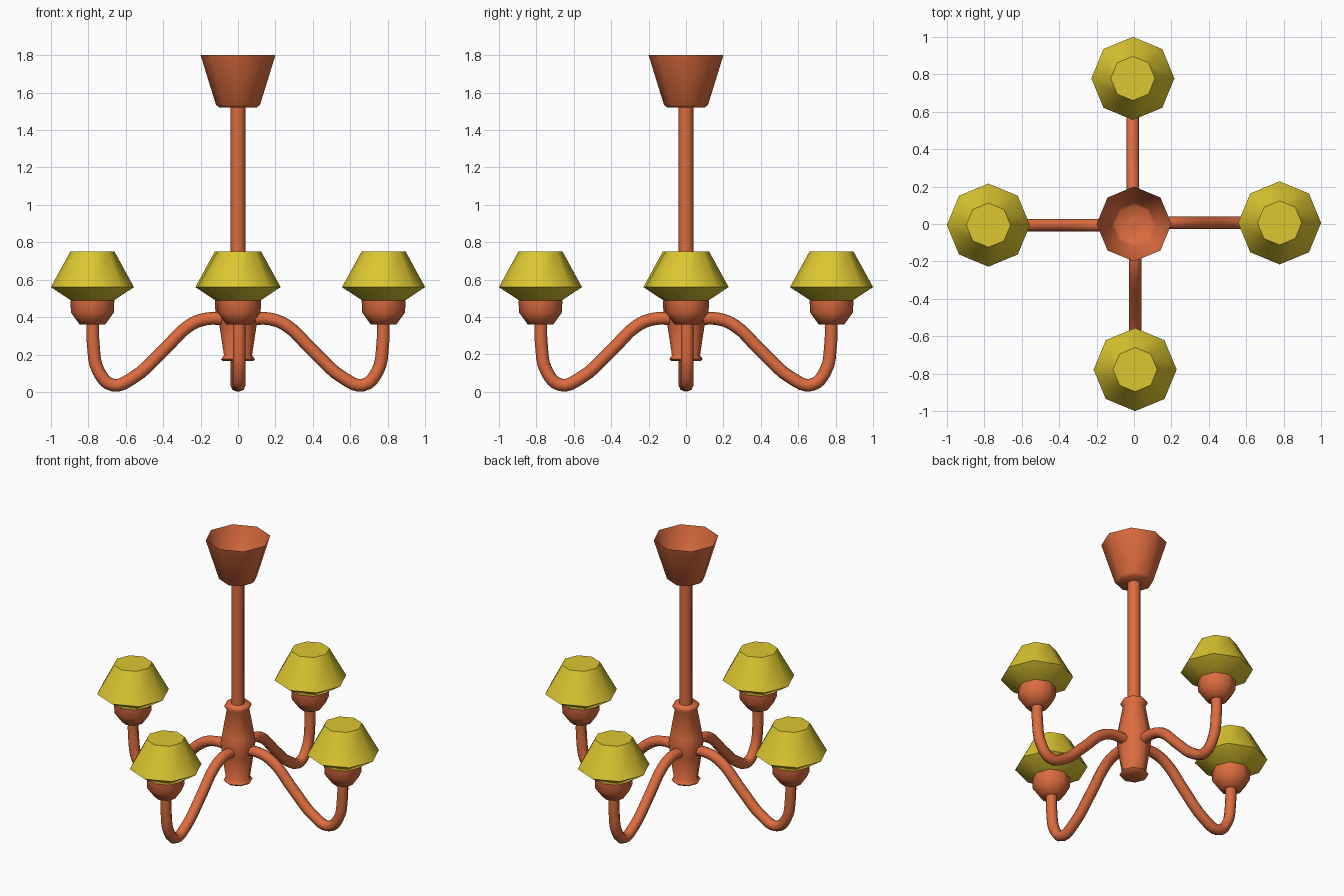
import bpy, bmesh, math
from mathutils import Matrix

if "Cube" in bpy.data.objects:
    bpy.data.objects.remove(bpy.data.objects["Cube"])


def material(name, rgb):
    m = bpy.data.materials.new(name)
    m.diffuse_color = (*rgb, 1)
    m.use_nodes = True
    m.node_tree.nodes["Principled BSDF"].inputs["Base Color"].default_value = m.diffuse_color
    return m


copper = material("copper", (0.72, 0.15, 0.05))
yellow = material("yellow_glass", (0.72, 0.57, 0.03))


def smooth(ob, angle):
    bpy.ops.object.select_all(action='DESELECT')
    ob.select_set(True)
    bpy.context.view_layer.objects.active = ob
    bpy.ops.object.shade_smooth_by_angle(angle=math.radians(angle))


def lathe(name, profile, mat, sides=8, loc=(0, 0, 0), turn=0, cap_top=True, angle=62):
    """Revolve (radius, z) points, listed bottom to top, and close the ends."""
    bm = bmesh.new()
    rings = [[bm.verts.new((r * math.cos(2 * math.pi * i / sides),
                            r * math.sin(2 * math.pi * i / sides), z))
              for i in range(sides)] for r, z in profile]
    for a, b in zip(rings, rings[1:]):
        for i in range(sides):
            j = (i + 1) % sides
            bm.faces.new((a[i], a[j], b[j], b[i]))
    bm.faces.new(rings[0][::-1])
    if cap_top:
        bm.faces.new(rings[-1])
    me = bpy.data.meshes.new(name)
    bm.transform(Matrix.Rotation(turn, 4, 'Z') @ Matrix.Translation(loc))
    bm.to_mesh(me)
    bm.free()
    ob = bpy.data.objects.new(name, me)
    bpy.context.collection.objects.link(ob)
    me.materials.append(mat)
    smooth(ob, angle)
    return ob


def arm(name, path, radius, turn):
    """Eight-sided tube swept along a smooth path of (x, z) points."""
    cu = bpy.data.curves.new(name, 'CURVE')
    cu.dimensions = '3D'
    cu.bevel_depth = radius
    cu.bevel_resolution = 2
    cu.resolution_u = 4
    sp = cu.splines.new('BEZIER')
    sp.bezier_points.add(len(path) - 1)
    for p, (x, z) in zip(sp.bezier_points, path):
        p.co = (x, OFFSET, z)
        p.handle_left_type = p.handle_right_type = 'AUTO'
    ob = bpy.data.objects.new(name, cu)
    bpy.context.collection.objects.link(ob)
    ob.rotation_euler.z = turn
    bpy.ops.object.select_all(action='DESELECT')
    ob.select_set(True)
    bpy.context.view_layer.objects.active = ob
    bpy.ops.object.convert(target='MESH')
    ob = bpy.context.object
    ob.data.materials.clear()
    ob.data.materials.append(copper)
    smooth(ob, 62)


OFFSET = 0.006

# Ceiling cup, open at the top
lathe("ceiling_cup", [(0.10, 1.52), (0.118, 1.535), (0.20, 1.80)], copper, cap_top=False)

# Hanging rod
lathe("rod", [(0.04, 0.60), (0.04, 1.525)], copper)

# Turned central hub
lathe("hub", [(0.08, 0.165), (0.09, 0.175), (0.075, 0.195), (0.10, 0.36), (0.108, 0.43),
              (0.10, 0.48), (0.07, 0.65), (0.085, 0.675), (0.075, 0.69)], copper)

# Four arms, each with a socket and a shade
ARM_PATH = [(0.06, 0.39), (0.17, 0.39), (0.26, 0.355), (0.40, 0.22), (0.57, 0.07),
            (0.67, 0.037), (0.745, 0.11), (0.773, 0.25), (0.776, 0.38)]
for k in range(4):
    t = k * math.pi / 2
    at = (0.778, OFFSET, 0)
    arm(f"arm_{k + 1}", ARM_PATH, 0.034, t)
    lathe(f"socket_{k + 1}", [(0.068, 0.36), (0.115, 0.425), (0.117, 0.488)],
          copper, loc=at, turn=t)
    lathe(f"shade_{k + 1}", [(0.105, 0.483), (0.222, 0.56), (0.118, 0.75)],
          yellow, loc=at, turn=t)
